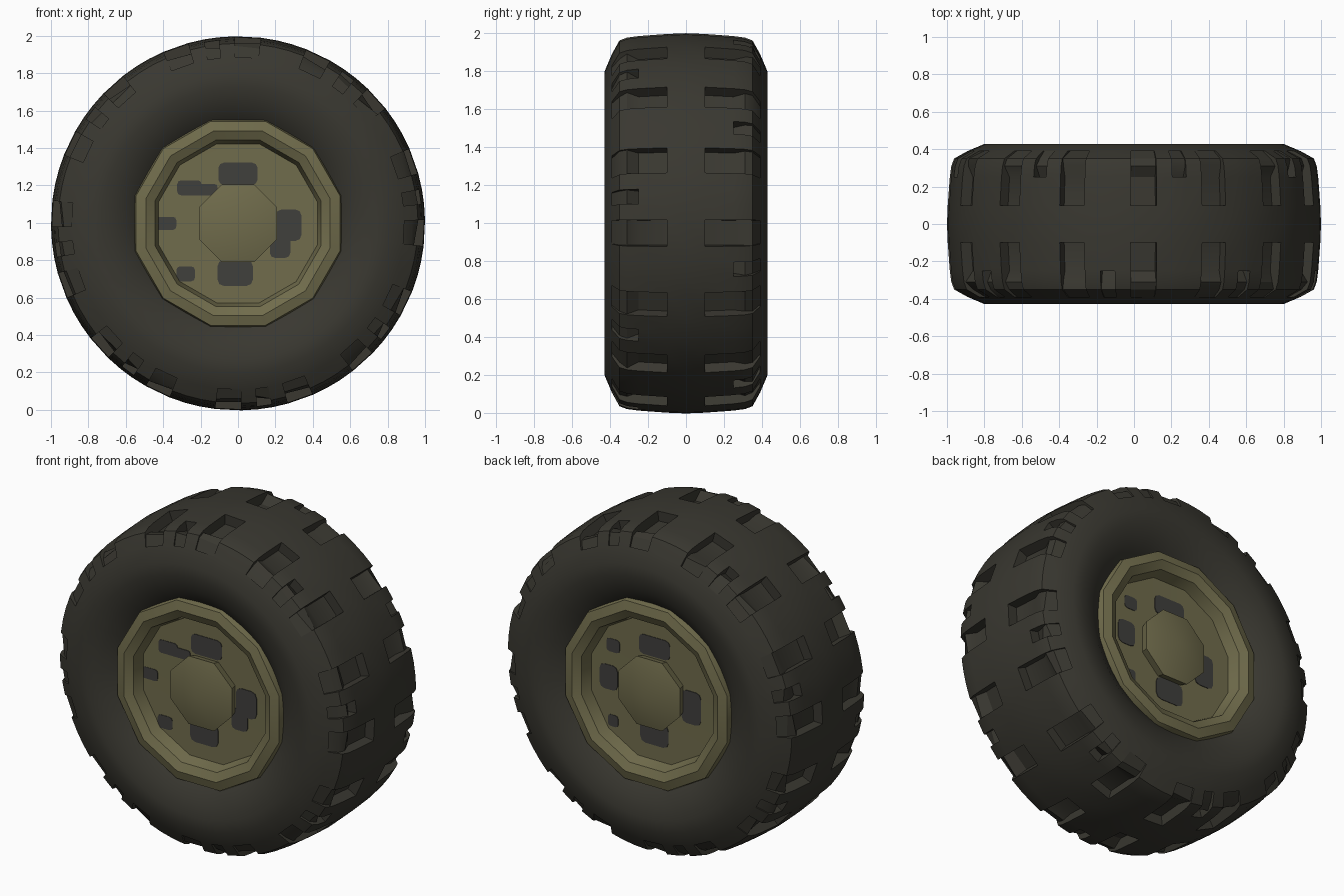
import bpy, bmesh, math, random
from mathutils import Vector

if "Cube" in bpy.data.objects:
    bpy.data.objects.remove(bpy.data.objects["Cube"])

random.seed(4)
CZ = 0.997  # axle height


def material(name, rgb):
    m = bpy.data.materials.new(name)
    m.diffuse_color = (*rgb, 1)
    m.use_nodes = True
    m.node_tree.nodes["Principled BSDF"].inputs["Base Color"].default_value = m.diffuse_color
    return m


RUBBER = material("dark rubber", (0.041, 0.039, 0.030))
OLIVE = material("olive rim paint", (0.163, 0.150, 0.072))
GREY = material("hole grey", (0.051, 0.050, 0.046))


def finish(bm, name, mat, angle=None):
    bmesh.ops.remove_doubles(bm, verts=bm.verts, dist=1e-5)
    bmesh.ops.recalc_face_normals(bm, faces=bm.faces)
    me = bpy.data.meshes.new(name)
    bm.to_mesh(me)
    bm.free()
    me.materials.append(mat)
    ob = bpy.data.objects.new(name, me)
    bpy.context.collection.objects.link(ob)
    if angle:
        bpy.ops.object.select_all(action='DESELECT')
        ob.select_set(True)
        bpy.context.view_layer.objects.active = ob
        bpy.ops.object.shade_smooth_by_angle(angle=math.radians(angle))
    return ob


def lathe(profile, angles):
    """Revolve (y, radius) points about the axle; faces keyed by (row, column)."""
    bm = bmesh.new()
    rings = [[bm.verts.new((r * math.sin(a), y, CZ + r * math.cos(a))) for a in angles]
             for y, r in profile]
    n = len(angles)
    faces = {}
    for i in range(len(rings) - 1):
        for j in range(n):
            k = (j + 1) % n
            faces[i, j] = bm.faces.new((rings[i][j], rings[i][k], rings[i + 1][k], rings[i + 1][j]))
    return bm, faces


def even(n):
    return [2 * math.pi * (i + 0.5) / n for i in range(n)]


# Tyre: half profile mirrored, 16 tread pitches of four columns each
half = [(0.10, 0.996), (0.25, 0.985), (0.31, 0.977), (0.35, 0.962), (0.39, 0.89),
        (0.428, 0.80), (0.428, 0.73), (0.405, 0.64), (0.355, 0.56), (0.30, 0.50)]
profile = [(-y, r) for y, r in reversed(half)] + [(0, 1.0)] + half
PITCH = 22.5
angles = [math.radians(3.0 + p * PITCH + o) for p in range(16) for o in (-4, 4, 9, 13.5)]
bm, faces = lathe(profile, angles)

# Tread pockets that run out over the shoulder, plus thin random shoulder cuts
cut = []
for (i, j), f in faces.items():
    y = abs(f.calc_center_median().y)
    r = max((Vector((v.co.x, v.co.z - CZ)).length for v in f.verts))
    if r < 0.95:
        continue
    if j % 4 == 0 and 0.12 < y < 0.38:
        cut.append(f)
    elif j % 4 == 2 and 0.27 < y < 0.38 and (j // 4 + (i > 9)) % 2:
        cut.append(f)
new = bmesh.ops.extrude_face_region(bm, geom=cut)["geom"]
bmesh.ops.delete(bm, geom=[f for f in cut if f.is_valid], context='FACES_ONLY')
for v in [g for g in new if isinstance(g, bmesh.types.BMVert)]:
    y = abs(v.co.y)
    depth = 0.06 if y < 0.27 else random.uniform(0.008, 0.04)
    out = Vector((v.co.x, 0, v.co.z - CZ)).normalized()
    v.co -= out * depth
finish(bm, "tyre", RUBBER, 32)

# Rim: raised outer ring, recessed disc, both faces
rim_half = [(0.30, 0.0), (0.305, 0.44), (0.375, 0.46), (0.40, 0.51), (0.385, 0.565), (0.32, 0.58)]
rim_profile = [(-y, r) for y, r in rim_half] + list(reversed(rim_half))
bm, _ = lathe(rim_profile, even(12))
finish(bm, "rim", OLIVE, 34)

# Hub caps: eight-sided with a shallow cone
for side, label in ((-1, "front"), (1, "back")):
    pts = [(0.29, 0.205), (0.355, 0.225), (0.41, 0.0)]
    bm, _ = lathe([(side * y, r) for y, r in pts], even(8))
    finish(bm, label + "_hub_cap", OLIVE, 28)


# Dark wheel openings: thin rounded plates (x, z offset, width, height)
def plate(bm, x, z, w, h, side):
    c = 0.25 * min(w, h)
    pts = []
    for k, (sx, sz) in enumerate(((1, 1), (-1, 1), (-1, -1), (1, -1))):
        for t in (0, 45, 90):
            a = math.radians(90 * k + t)
            pts.append((x + sx * (w / 2 - c) + c * math.cos(a),
                        z + sz * (h / 2 - c) + c * math.sin(a)))
    f = bm.faces.new([bm.verts.new((px, side * 0.299, CZ + pz)) for px, pz in pts])
    ext = bmesh.ops.extrude_face_region(bm, geom=[f])["geom"]
    bmesh.ops.translate(bm, vec=(0, side * 0.008, 0),
                        verts=[g for g in ext if isinstance(g, bmesh.types.BMVert)])


openings = {
    "front": (-1, [(0, 0.265, 0.21, 0.12), (0.27, -0.01, 0.14, 0.17), (0.225, -0.12, 0.11, 0.13),
                   (-0.015, -0.265, 0.19, 0.14),
                   (-0.26, 0.19, 0.13, 0.08), (-0.17, 0.18, 0.12, 0.06),
                   (-0.385, 0, 0.11, 0.07), (-0.28, -0.27, 0.10, 0.08)]),
    "back": (1, [(0, 0.265, 0.21, 0.12), (-0.25, -0.04, 0.13, 0.20), (0, -0.265, 0.19, 0.14),
                 (0.31, 0.0, 0.12, 0.15), (0.28, 0.2, 0.09, 0.08), (0.28, -0.26, 0.07, 0.07)]),
}
for label, (side, plates) in openings.items():
    bm = bmesh.new()
    for p in plates:
        plate(bm, *p, side)
    finish(bm, label + "_wheel_openings", GREY)
